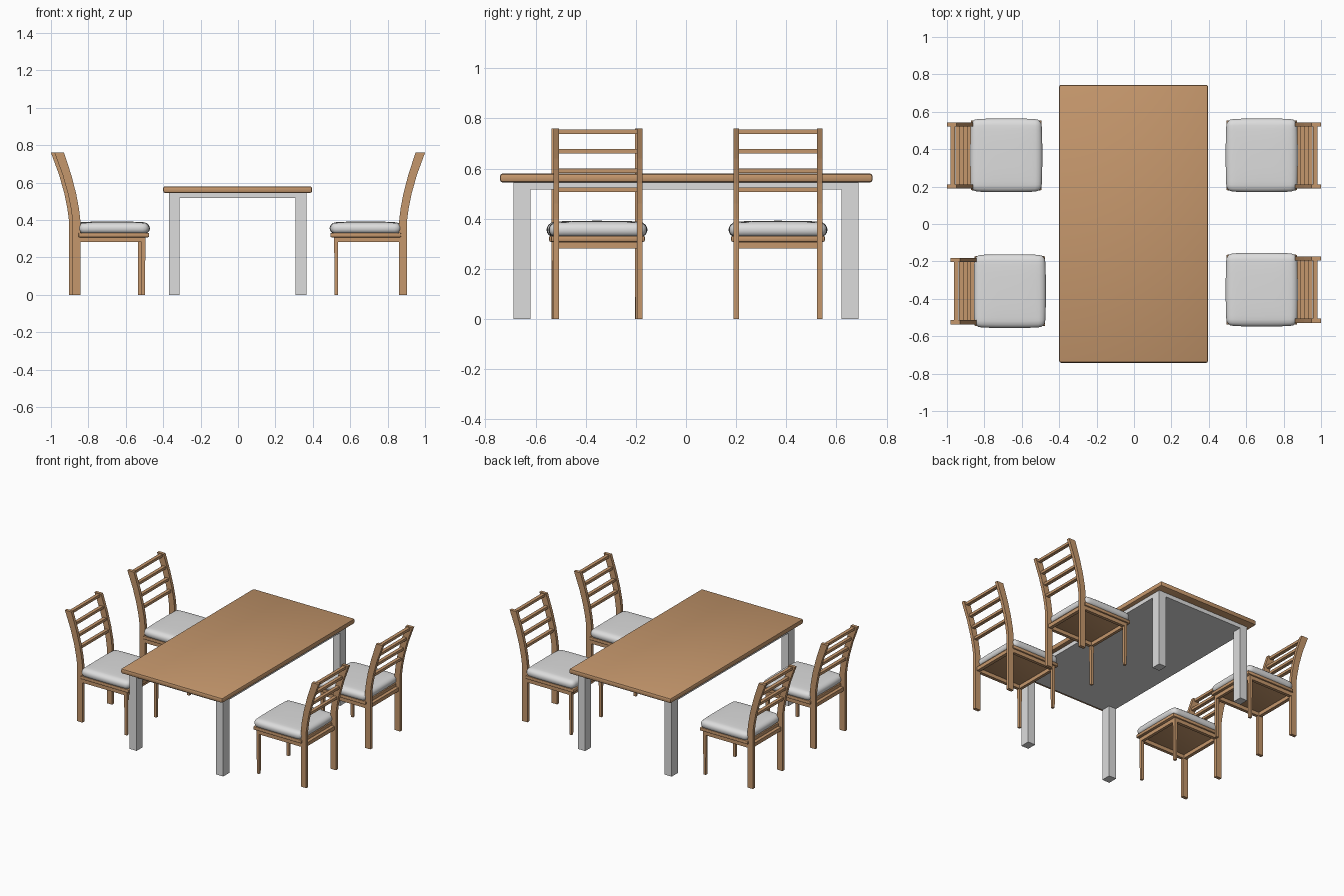
import bpy, bmesh
from mathutils import Vector

if "Cube" in bpy.data.objects:
    bpy.data.objects.remove(bpy.data.objects["Cube"], do_unlink=True)


def material(name, rgb):
    m = bpy.data.materials.new(name)
    m.use_nodes = True
    m.diffuse_color = (*rgb, 1)
    m.node_tree.nodes["Principled BSDF"].inputs["Base Color"].default_value = (*rgb, 1)
    return m


WOOD = material("warm wood", (0.56, 0.31, 0.15))
WHITE = material("off white", (0.72, 0.72, 0.72))


def finish(name, bm, mat, smooth=False):
    bmesh.ops.recalc_face_normals(bm, faces=bm.faces)
    me = bpy.data.meshes.new(name)
    bm.to_mesh(me)
    bm.free()
    me.materials.append(mat)
    ob = bpy.data.objects.new(name, me)
    bpy.context.collection.objects.link(ob)
    if smooth:
        bpy.ops.object.select_all(action="DESELECT")
        ob.select_set(True)
        bpy.context.view_layer.objects.active = ob
        bpy.ops.object.shade_smooth_by_angle(angle=0.7)
    return ob


def box(name, lo, hi, mat, bevel=0, segments=2, taper=1):
    """Box between two corners; taper shrinks the foot."""
    lo, hi = Vector(lo), Vector(hi)
    mid, size = (lo + hi) / 2, hi - lo
    bm = bmesh.new()
    bmesh.ops.create_cube(bm, size=1)
    for v in bm.verts:
        k = taper if v.co.z < 0 else 1
        v.co = mid + Vector((v.co.x * size.x * k, v.co.y * size.y * k, v.co.z * size.z))
    if bevel:
        bmesh.ops.bevel(bm, geom=bm.edges[:], offset=bevel, segments=segments,
                        profile=0.5, affect="EDGES")
    return finish(name, bm, mat, smooth=bool(bevel))


# Back post side profile: height, inner x, outer x
POST = [(0, 0.862, 0.904), (0.40, 0.862, 0.904), (0.46, 0.869, 0.912),
        (0.54, 0.884, 0.928), (0.64, 0.910, 0.956), (0.76, 0.949, 1.0)]


def post_at(z):
    for (z0, a0, b0), (z1, a1, b1) in zip(POST, POST[1:]):
        if z <= z1:
            t = (z - z0) / (z1 - z0)
            return (a0 + (a1 - a0) * t + b0 + (b1 - b0) * t) / 2


def back_post(name, y0, y1):
    bm = bmesh.new()
    outline = [(a, z) for z, a, b in POST] + [(b, z) for z, a, b in reversed(POST)]
    face = bm.faces.new([bm.verts.new((x, y0, z)) for x, z in outline])
    side = bmesh.ops.extrude_face_region(bm, geom=[face])["geom"]
    bmesh.ops.translate(bm, vec=(0, y1 - y0, 0),
                        verts=[g for g in side if isinstance(g, bmesh.types.BMVert)])
    return finish(name, bm, WOOD)


def cushion(name):
    """Rounded pad with bowed sides and a crowned top."""
    half, r = Vector((0.187, 0.191, 0.029)), 0.028
    core = half - Vector((r, r, r))
    bm = bmesh.new()
    bmesh.ops.create_cube(bm, size=2)
    bmesh.ops.subdivide_edges(bm, edges=bm.edges[:], cuts=13, use_grid_fill=True)
    for v in bm.verts:
        u, w = v.co.x, v.co.y
        p = Vector([c * h for c, h in zip(v.co, half)])
        # pull grid lines toward the rim so the rounding has enough faces
        for i in (0, 1):
            c = v.co[i]
            p[i] = half[i] * (abs(c) ** 0.6) * (1 if c > 0 else -1)
        q = Vector([max(-c, min(c, s)) for s, c in zip(p, core)])
        d = p - q
        p = q + d.normalized() * r if d.length > 1e-6 else p
        p.x *= 1 + 0.03 * (1 - w * w)
        p.y *= 1 + 0.03 * (1 - u * u)
        if p.z > 0:
            p.z += 0.007 * (1 - u * u) * (1 - w * w)
        v.co = p + Vector((0.683, 0, 0.356))
    return finish(name, bm, WHITE, smooth=True)


def chair(label, side, dx, y):
    parts = [cushion("cushion")]
    for s, end in ((-1, "a"), (1, "b")):
        lo, hi = sorted((s * 0.155, s * 0.177))
        parts.append(back_post("back_post_" + end, lo, hi))
        parts.append(box("front_leg_" + end, (0.514, lo, 0), (0.536, hi, 0.31),
                         WOOD, taper=0.8))
        parts.append(box("side_rail_" + end, (0.53, lo, 0.282), (0.87, hi, 0.308), WOOD))
    # Seat frame
    parts.append(box("front_rail", (0.514, -0.16, 0.282), (0.534, 0.16, 0.308), WOOD))
    parts.append(box("rear_rail", (0.868, -0.16, 0.282), (0.892, 0.16, 0.308), WOOD))
    parts.append(box("seat_panel", (0.494, -0.187, 0.308), (0.872, 0.187, 0.332),
                     WOOD, bevel=0.006))
    # Ladder back
    for i, z in enumerate((0.515, 0.592, 0.669, 0.746)):
        x = post_at(z)
        parts.append(box("back_slat_%d" % (i + 1), (x - 0.012, -0.16, z - 0.009),
                         (x + 0.012, 0.16, z + 0.009), WOOD))
    for ob in parts:
        ob.name = label + "_" + ob.name
        for v in ob.data.vertices:
            v.co.x = side * v.co.x + dx
            v.co.y += y
        if side < 0:
            ob.data.flip_normals()


# Table
box("table_top", (-0.4, -0.742, 0.545), (0.396, 0.744, 0.58), WOOD, bevel=0.01)
box("table_apron", (-0.37, -0.688, 0.517), (0.366, 0.688, 0.55), WHITE)
for sx, xn in ((-1, "right"), (1, "left")):
    for sy, yn in ((-1, "front"), (1, "back")):
        x, y = -0.002 + sx * 0.339, sy * 0.654
        box("table_leg_%s_%s" % (yn, xn), (x - 0.029, y - 0.034, 0),
            (x + 0.029, y + 0.034, 0.53), WHITE)

# Chairs
chair("chair_back_left", 1, 0, 0.367)
chair("chair_front_left", 1, 0, -0.351)
chair("chair_back_right", -1, 0, 0.367)
chair("chair_front_right", -1, 0.019, -0.359)
